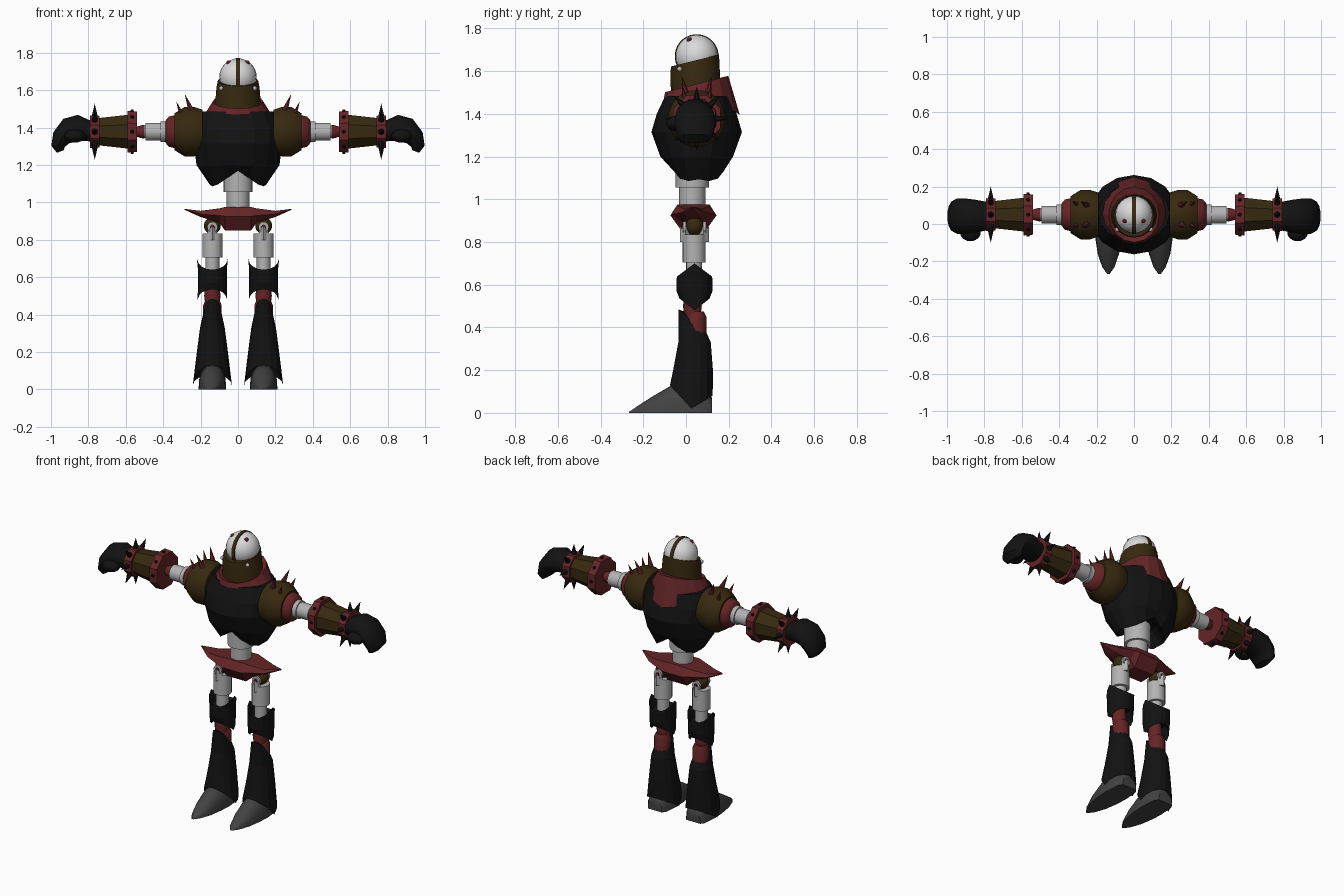
import bpy, bmesh
from math import sin, cos, pi, radians
from mathutils import Vector, Matrix

cube = bpy.data.objects.get("Cube")
if cube:
    bpy.data.objects.remove(cube, do_unlink=True)


def material(name, r, g, b):
    m = bpy.data.materials.new(name)
    m.use_nodes = True
    m.diffuse_color = (r, g, b, 1)
    m.node_tree.nodes["Principled BSDF"].inputs["Base Color"].default_value = (r, g, b, 1)
    return m


BLACK = material("black_armour", .006, .006, .006)
RED = material("dull_red", .13, .018, .02)
BROWN = material("dark_bronze", .038, .022, .005)
WHITE = material("dome_white", .7, .7, .7)
STEEL = material("light_steel", .45, .45, .45)
GREY = material("boot_grey", .055, .055, .055)
EYE = material("deep_red", .13, .008, .02)


def finish(name, bm, mat, pair=False, smooth=False):
    """Turn a bmesh into one object, or into a left and right pair."""
    bmesh.ops.recalc_face_normals(bm, faces=bm.faces)
    for side in (("left_", "right_") if pair else ("",)):
        if side == "right_":
            bmesh.ops.transform(bm, matrix=Matrix.Scale(-1, 4, (1, 0, 0)), verts=bm.verts)
            bmesh.ops.reverse_faces(bm, faces=bm.faces)
        mesh = bpy.data.meshes.new(side + name)
        bm.to_mesh(mesh)
        mesh.materials.append(mat)
        ob = bpy.data.objects.new(side + name, mesh)
        bpy.context.collection.objects.link(ob)
        if smooth:
            bpy.ops.object.select_all(action='DESELECT')
            ob.select_set(True)
            bpy.context.view_layer.objects.active = ob
            bpy.ops.object.shade_smooth_by_angle(angle=radians(40))
    bm.free()


def loft(name, rings, mat, pair=False, smooth=False):
    """Skin a row of equal point rings and close both ends."""
    bm = bmesh.new()
    rows = [[bm.verts.new(p) for p in ring] for ring in rings]
    n = len(rows[0])
    for a, b in zip(rows, rows[1:]):
        for i in range(n):
            j = (i + 1) % n
            bm.faces.new((a[i], a[j], b[j], b[i]))
    bm.faces.new(rows[0])
    bm.faces.new(rows[-1])
    finish(name, bm, mat, pair, smooth)


def ring(cx, cy, rx, ry, height, n=16):
    """Level oval; height is a number or a rule of the angle."""
    pts = []
    for i in range(n):
        a = 2 * pi * i / n
        z = height(a) if callable(height) else height
        pts.append(Vector((cx + rx * cos(a), cy + ry * sin(a), z)))
    return pts


def post(name, x, y, profile, mat, pair=False, n=20):
    """Upright turned part from (radius, z) pairs."""
    loft(name, [ring(x, y, r, r, z, n) for r, z in profile], mat, pair, True)


ARM_Y, ARM_Z = .05, 1.378


def arm(name, profile, mat, n=16, smooth=False, pair=True, y=ARM_Y, z=ARM_Z):
    """Turned part along x from (x, radius) pairs."""
    turn = pi / n
    loft(name, [[Vector((x, y + r * cos(2 * pi * i / n + turn), z + r * sin(2 * pi * i / n + turn)))
                 for i in range(n)] for x, r in profile], mat, pair, smooth)


def spikes(name, items, mat, tip_r=0.0, n=6):
    """Cones from base to tip, all in one part."""
    bm = bmesh.new()
    for base, tip, r in items:
        base, tip = Vector(base), Vector(tip)
        d = tip - base
        m = Matrix.Translation((base + tip) / 2) @ d.to_track_quat('Z', 'Y').to_matrix().to_4x4()
        bmesh.ops.create_cone(bm, cap_ends=True, segments=n, radius1=r, radius2=r * tip_r,
                              depth=d.length, matrix=m)
    finish(name, bm, mat, True)


def ball(name, centre, size, mat, pair=False):
    bm = bmesh.new()
    m = Matrix.Translation(centre) @ Matrix.Diagonal((*size, 1))
    bmesh.ops.create_uvsphere(bm, u_segments=24, v_segments=14, radius=1, matrix=m)
    finish(name, bm, mat, pair, True)


# Head: dome, crest band, eyes, sloped helmet rim and bolts
ball("head_dome", (0, .05, 1.67), (.1, .1, .1), WHITE)
arm("crest_band", [(-.011, .09), (-.011, .103), (.011, .103), (.011, .09)], BROWN, 32, False, False, .05, 1.67)
ball("eye", (.05, .016, 1.747), (.012, .012, .012), EYE, True)
loft("helmet_rim", [
    ring(0, .045, .124, .115, lambda a: 1.51 + .04 * sin(a)),
    ring(0, .042, .115, .115, lambda a: 1.615 + .025 * sin(a)),
    ring(0, .042, .108, .112, lambda a: 1.65 + .028 * sin(a)),
    ring(0, .05, .095, .095, lambda a: 1.65 + .028 * sin(a))], BROWN, smooth=True)
ball("helmet_bolt", (.09, -.03, 1.61), (.012, .012, .012), STEEL, True)

# Collar with a point running down the back
skirt = ring(0, .055, .188, .162, 1.455)
for p in skirt:
    back = max(0, (p.y - .055) / .162) ** 4
    p.y += .035 * back
    p.z -= .06 * back
loft("collar", [skirt,
                ring(0, .05, .135, .148, lambda a: 1.54 + .038 * sin(a)),
                ring(0, .045, .115, .11, lambda a: 1.53 + .038 * sin(a))], RED)


# Torso: barrel with two low points under the hips
def torso_hem(a):
    return 1.08 + .09 * abs(abs(cos(a)) * .15 - .13) / .13


loft("torso", [ring(0, .05, .09, .08, 1.18),
               ring(0, .06, .15, .125, torso_hem),
               ring(0, .05, .222, .17, 1.2),
               ring(0, .05, .236, .212, 1.315),
               ring(0, .05, .238, .187, 1.4),
               ring(0, .058, .19, .155, 1.485)], BLACK)

# Waist and pelvis
post("waist", 0, .03, [(.078, 1.2), (.078, 1.055), (.062, 1.055), (.062, .95)], STEEL)
half = [(.285, .004, .965, .963, .96), (.2, .06, .955, .937, .922), (.1, .1, .968, .93, .893),
        (.07, .108, .975, .925, .85)]
stations = [(-s[0], *s[1:]) for s in half] + half[::-1]
loft("pelvis", [[Vector((x, .035 + w * k, z)) for k, z in
                 ((-.7, top), (.7, top), (1, mid), (.5, low), (-.5, low), (-1, mid))]
                for x, w, top, mid, low in stations], RED)

# Shoulders and upper arms
arm("shoulder", [(.19, .12), (.235, .135), (.285, .135), (.34, .1)], BROWN, 16, True)
arm("shoulder_ring", [(.33, .092), (.37, .082), (.388, .06)], RED, 16, True)
arm("upper_arm", [(.38, .056), (.415, .056), (.415, .048), (.495, .048), (.495, .034), (.51, .034)], STEEL, 20, True)
arm("elbow", [(.5, .038), (.515, .036), (.56, .022)], RED, 12, True)
spikes("shoulder_spikes", [((x, y, z), (x + .035, y + (y - .05) * .4, z + .09), .018)
                           for x, z in ((.25, 1.49), (.295, 1.45)) for y in (.0, .1)], RED)

# Forearms: two cuffs joined by a tapered sleeve
arm("inner_cuff", [(.54, .05), (.54, .116), (.59, .12), (.59, .08)], RED, 8)
arm("forearm", [(.57, .1), (.76, .077)], BROWN, 8)
arm("outer_cuff", [(.74, .07), (.74, .092), (.79, .095), (.79, .07)], RED, 8)


def around(x, r0, r1, size):
    out = []
    for i in range(8):
        d = Vector((0, cos(pi * i / 4), sin(pi * i / 4)))
        c = Vector((x, ARM_Y, ARM_Z))
        out.append((c + d * r0, c + d * r1, size))
    return out


spikes("cuff_spikes", around(.766, .08, .15, .019), BLACK)
spikes("cuff_studs", around(.566, .1, .118, .012), BLACK, .7)

# Hands: curled mitten and thumb; x, z, thickness, half width, bend
curl = [(.78, 1.38, .055, .075, 0), (.85, 1.398, .072, .088, 5), (.905, 1.385, .07, .095, 25),
        (.945, 1.345, .053, .095, 55), (.962, 1.3, .037, .085, 85), (.95, 1.272, .02, .065, 110)]
loft("hand", [[Vector((x + t * sin(radians(b)) * sin(a), .042 + w * cos(a), z + t * cos(radians(b)) * sin(a)))
               for a in (2 * pi * i / 14 for i in range(14))] for x, z, t, w, b in curl], BLACK, True, True)
ball("thumb", (.875, -.045, 1.355), (.055, .047, .036), BLACK, True)

# Hips and thighs
LEG = .137
ball("hip_joint", (LEG, .04, .875), (.045, .04, .045), BROWN, True)
spikes("hip_prongs", [((LEG, y, .868), (LEG, y + .014, .868), .028) for y in (-.014, .08)], STEEL, 1, 16)
spikes("prong_stems", [((LEG, y, .8), (LEG, y, .87), .026) for y in (-.002, .082)], STEEL, 1, 4)
spikes("hip_pins", [((LEG, -.02, .87), (LEG, .1, .87), .012)], EYE, 1, 10)
post("thigh", LEG, .038, [(.054, .835), (.054, .705), (.037, .705), (.037, .58)], STEEL, True)

# Knee shells, peaked at the sides
loft("knee_shell", [
    ring(LEG, .04, .05, .05, .56),
    ring(LEG, .04, .079, .07, lambda a: .48 + .055 * abs(sin(a))),
    ring(LEG, .04, .077, .084, .57),
    ring(LEG, .04, .077, .084, lambda a: .63 + .01 * abs(cos(a))),
    ring(LEG, .04, .083, .08, lambda a: .7 - .06 * abs(sin(a))),
    ring(LEG, .04, .06, .06, .625)], BLACK, True)
post("knee_joint", LEG, .03, [(.036, .57), (.044, .5), (.036, .44)], RED, True, 12)
post("shin_liner", LEG, .045, [(.038, .475), (.05, .45), (.05, .34)], RED, True, 12)


# Shins flare to side points over pointed boots
def shin_hem(a):
    return .02 + abs(sin(a)) * (.11 if sin(a) < 0 else .06)


loft("shin", [
    ring(LEG, .03, .07, .06, .15),
    ring(LEG, .025, .105, .1, shin_hem),
    ring(LEG, .033, .083, .093, .2),
    ring(LEG, .04, .066, .076, .33),
    ring(LEG, .03, .043, .066, lambda a: .43 - .055 * sin(a)),
    ring(LEG, .035, .03, .045, lambda a: .42 - .055 * sin(a))], BLACK, True)
boot = [(.122, .05, .07), (.1, .066, .1), (0, .074, .135), (-.075, .07, .125),
        (-.16, .057, .075), (-.23, .033, .03), (-.268, .006, .004)]
loft("boot", [[Vector((LEG + w * cos(pi * i / 10), y, h * sin(pi * i / 10) ** .75 if 0 < i < 10 else 0))
               for i in range(11)] for y, w, h in boot], GREY, True, True)
